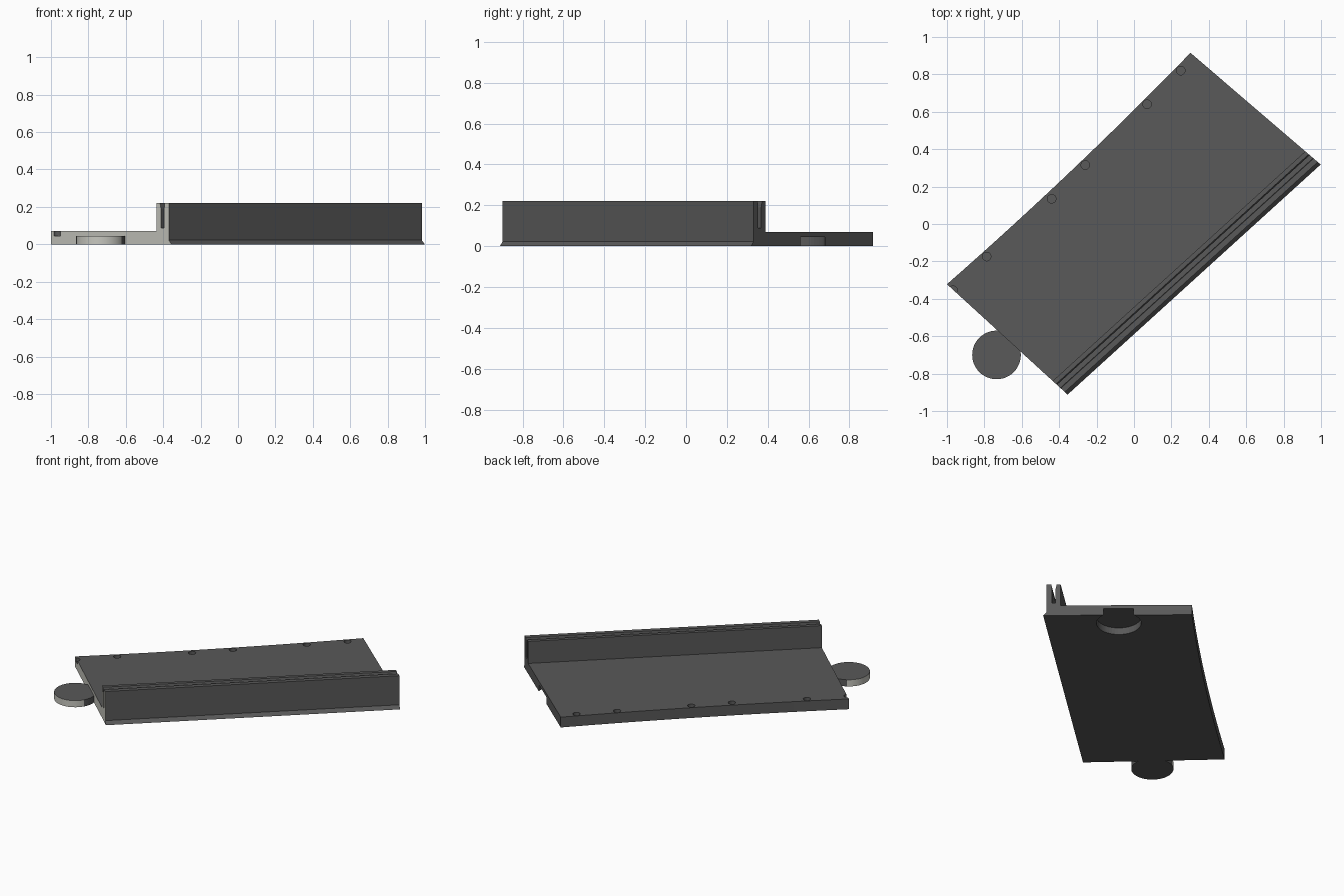
import bpy, bmesh, math
from mathutils import Vector, Matrix

if "Cube" in bpy.data.objects:
    bpy.data.objects.remove(bpy.data.objects["Cube"])

def material(name, rgb):
    m = bpy.data.materials.new(name)
    m.diffuse_color = (*rgb, 1)
    m.use_nodes = True
    m.node_tree.nodes["Principled BSDF"].inputs["Base Color"].default_value = m.diffuse_color
    return m

dark = material("dark grey", (0.1, 0.1, 0.1))
light = material("light warm grey", (0.57, 0.57, 0.52))

def make_object(name, bm, mats=(dark, light)):
    bmesh.ops.recalc_face_normals(bm, faces=bm.faces)
    mesh = bpy.data.meshes.new(name)
    bm.to_mesh(mesh)
    bm.free()
    for m in mats:
        mesh.materials.append(m)
    ob = bpy.data.objects.new(name, mesh)
    bpy.context.collection.objects.link(ob)
    return ob

def add_cylinder(bm, x, y, z0, z1, r, n):
    bmesh.ops.create_cone(bm, cap_ends=True, segments=n, radius1=r, radius2=r,
                          depth=z1 - z0,
                          matrix=Matrix.Translation((x, y, (z0 + z1) / 2)))

# Plan corners of the slab
front_a, front_b = Vector((-0.355, -0.912)), Vector((0.998, 0.318))
back_a, back_b = Vector((-1.0, -0.322)), Vector((0.302, 0.915))

# Section: flared foot, slotted wall, flat deck (offset from front edge, height)
section = [(0, 0), (0.02, 0.022), (0.02, 0.22), (0.05, 0.22), (0.054, 0.19),
           (0.054, 0.088), (0.077, 0.088), (0.077, 0.19), (0.084, 0.22),
           (0.108, 0.22), (0.108, 0.07), (None, 0.07), (None, 0)]

# Slab lofted lengthwise, with its rear edge bowed slightly inward
bm = bmesh.new()
steps = 16
rings = []
for i in range(steps + 1):
    t = i / steps
    f, k = front_a.lerp(front_b, t), back_a.lerp(back_b, t)
    width = (k - f).length - 0.018 * 4 * t * (1 - t)
    d = (k - f).normalized()
    ring = []
    for o, z in section:
        p = f + d * (width if o is None else o)
        ring.append(bm.verts.new((p.x, p.y, z)))
    rings.append(ring)
n = len(section)
for r0, r1 in zip(rings, rings[1:]):
    for j in range(n):
        bm.faces.new((r0[j], r0[(j + 1) % n], r1[(j + 1) % n], r1[j]))
bm.faces.new(rings[0]).material_index = 1   # pale end face
bm.faces.new(rings[-1])
slab = make_object("slotted_wall_slab", bm)

# Cutters: shallow round holes in pairs and the socket under the far end
bm = bmesh.new()
for x, y in ((0.16, 0.73), (-0.35, 0.225), (-0.878, -0.264)):
    for s in (-0.09, 0.09):
        add_cylinder(bm, x + s, y + s, 0.045, 0.12, 0.023, 24)
add_cylinder(bm, 0.579, 0.544, -0.05, 0.046, 0.138, 48)
cutter = make_object("hole_and_socket_cutter", bm, (dark,))
cutter.hide_render = True
cutter.hide_set(True)
cut = slab.modifiers.new("holes", 'BOOLEAN')
cut.operation = 'DIFFERENCE'
cut.solver = 'EXACT'
cut.object = cutter

# Connector disc that fits the socket; its outward rim is pale
bm = bmesh.new()
add_cylinder(bm, -0.735, -0.70, 0, 0.045, 0.13, 48)
bm.normal_update()
for f in bm.faces:
    if abs(f.normal.z) < 0.5 and (f.normal.x + f.normal.y) * 0.707 < 0.25:
        f.material_index = 1
disc = make_object("connector_disc", bm)

# Smooth the disc rim
bpy.ops.object.select_all(action='DESELECT')
disc.select_set(True)
bpy.context.view_layer.objects.active = disc
bpy.ops.object.shade_smooth_by_angle(angle=math.radians(30))
